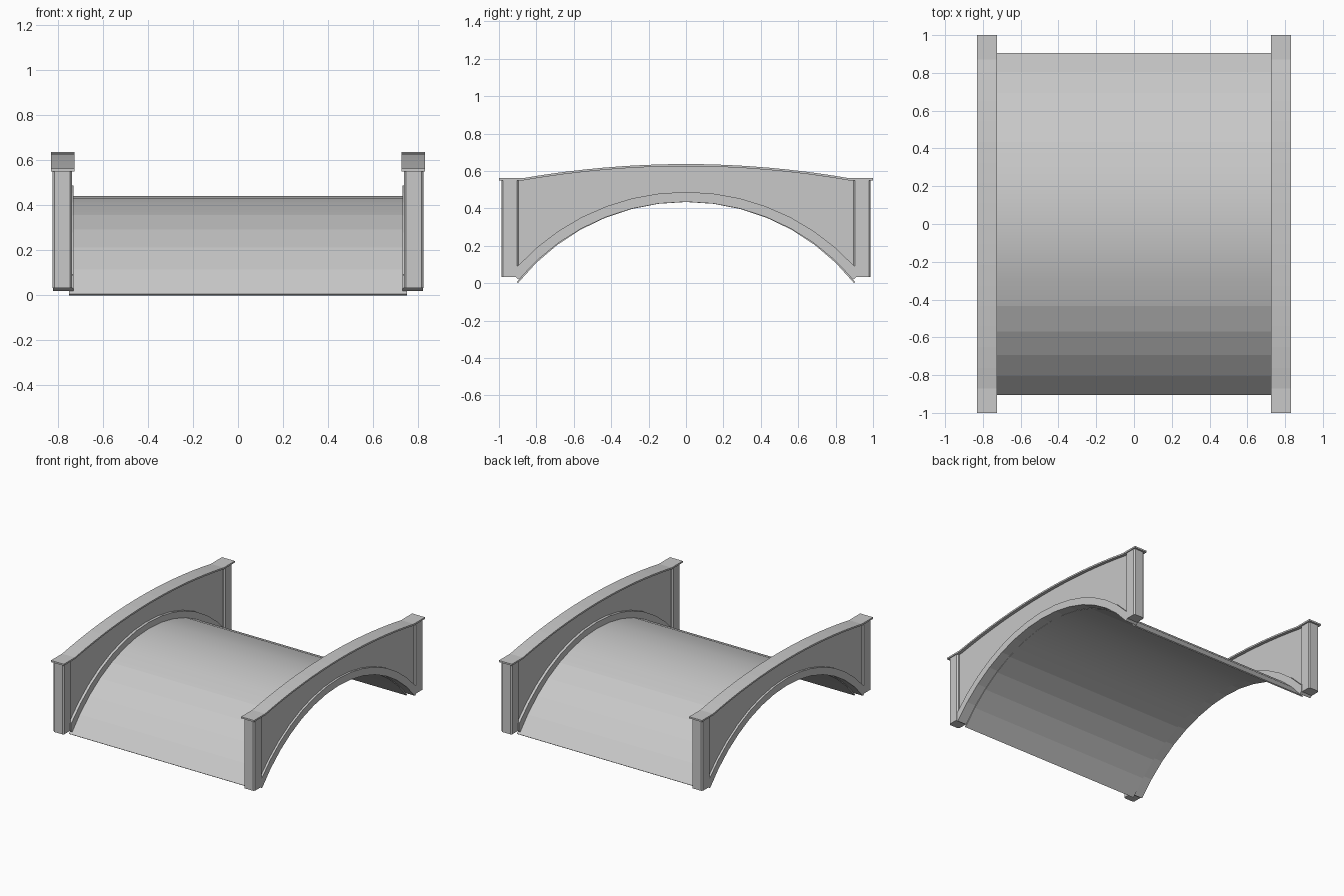
import bpy, bmesh
from math import sin, cos, asin, sqrt

if "Cube" in bpy.data.objects:
    bpy.data.objects.remove(bpy.data.objects["Cube"], do_unlink=True)

stone = bpy.data.materials.new("grey stone")
stone.use_nodes = True
colour = (0.58, 0.58, 0.58, 1)
stone.diffuse_color = colour
stone.node_tree.nodes["Principled BSDF"].inputs["Base Color"].default_value = colour


def add_object(name, bm, mirror=None):
    bmesh.ops.recalc_face_normals(bm, faces=bm.faces)
    mesh = bpy.data.meshes.new(name)
    bm.to_mesh(mesh)
    bm.free()
    mesh.materials.append(stone)
    ob = bpy.data.objects.new(name, mesh)
    bpy.context.collection.objects.link(ob)
    if mirror:
        mod = ob.modifiers.new("mirror", "MIRROR")
        mod.use_axis = mirror
        mod.use_clip = False
        mod.use_mirror_merge = False
    return ob


def band(name, lower, upper, x0, x1, mirror=None):
    """Solid between two matching (y, z) curves, running from x0 to x1."""
    bm = bmesh.new()
    rings = [[bm.verts.new((x, *p)) for x, p in ((x0, lo), (x1, lo), (x1, up), (x0, up))]
             for lo, up in zip(lower, upper)]
    for a, b in zip(rings, rings[1:]):
        for i in range(4):
            j = (i + 1) % 4
            bm.faces.new((a[i], a[j], b[j], b[i]))
    bm.faces.new(rings[0])
    bm.faces.new(rings[-1])
    return add_object(name, bm, mirror)


def arc(radius, centre_z, half_span, n=7):
    step = asin(half_span / radius) / n
    return [(radius * sin(k * step), centre_z + radius * cos(k * step))
            for k in range(-n, n + 1)]


def cap_z(y):
    return 0.562 + 0.075 * max(0, 1 - (y / 0.87) ** 2)


SIDES = (True, False, False)
CAP_THICK = 0.012

# Thin arched deck, softly shaded over the crown
deck = band("arched_deck", arc(1.148, -0.714, 0.899), arc(1.156, -0.714, 0.905), -0.75, 0.75)
for face in deck.data.polygons:
    face.use_smooth = abs(face.center.y) < 0.45 and abs(face.normal.x) < 0.5

# Raised arch trim, with small feet running into the posts
low = arc(1.169, -0.734, 0.894)
high = arc(1.219, -0.731, 0.9)
band("arch_trim",
     [(-0.91, 0.032)] + low + [(0.91, 0.032)],
     [(-0.91, 0.09)] + high + [(0.91, 0.09)], 0.731, 0.823, SIDES)

# Recessed wall panel above the trim
band("wall_panel", [(y, z - 0.01) for y, z in high],
     [(y, cap_z(y) - CAP_THICK / 2) for y, z in high], 0.75, 0.808, SIDES)

# Curved cap rail with level ends
ys = [-1, -0.95] + [0.87 * k / 8 for k in range(-8, 9)] + [0.95, 1]
band("cap_rail", [(y, cap_z(y) - CAP_THICK) for y in ys],
     [(y, cap_z(y)) for y in ys], 0.726, 0.831, SIDES)

# Chamfered corner posts
bm = bmesh.new()
bmesh.ops.create_cube(bm, size=1)
for v in bm.verts:
    v.co = (0.7805 + v.co.x * 0.087, 0.941 + v.co.y * 0.091, 0.292 + v.co.z * 0.52)
upright = [e for e in bm.edges if abs(e.verts[0].co.z - e.verts[1].co.z) > 0.1]
bmesh.ops.bevel(bm, geom=upright, offset=0.009, segments=1, affect="EDGES")
add_object("corner_posts", bm, (True, True, False))
